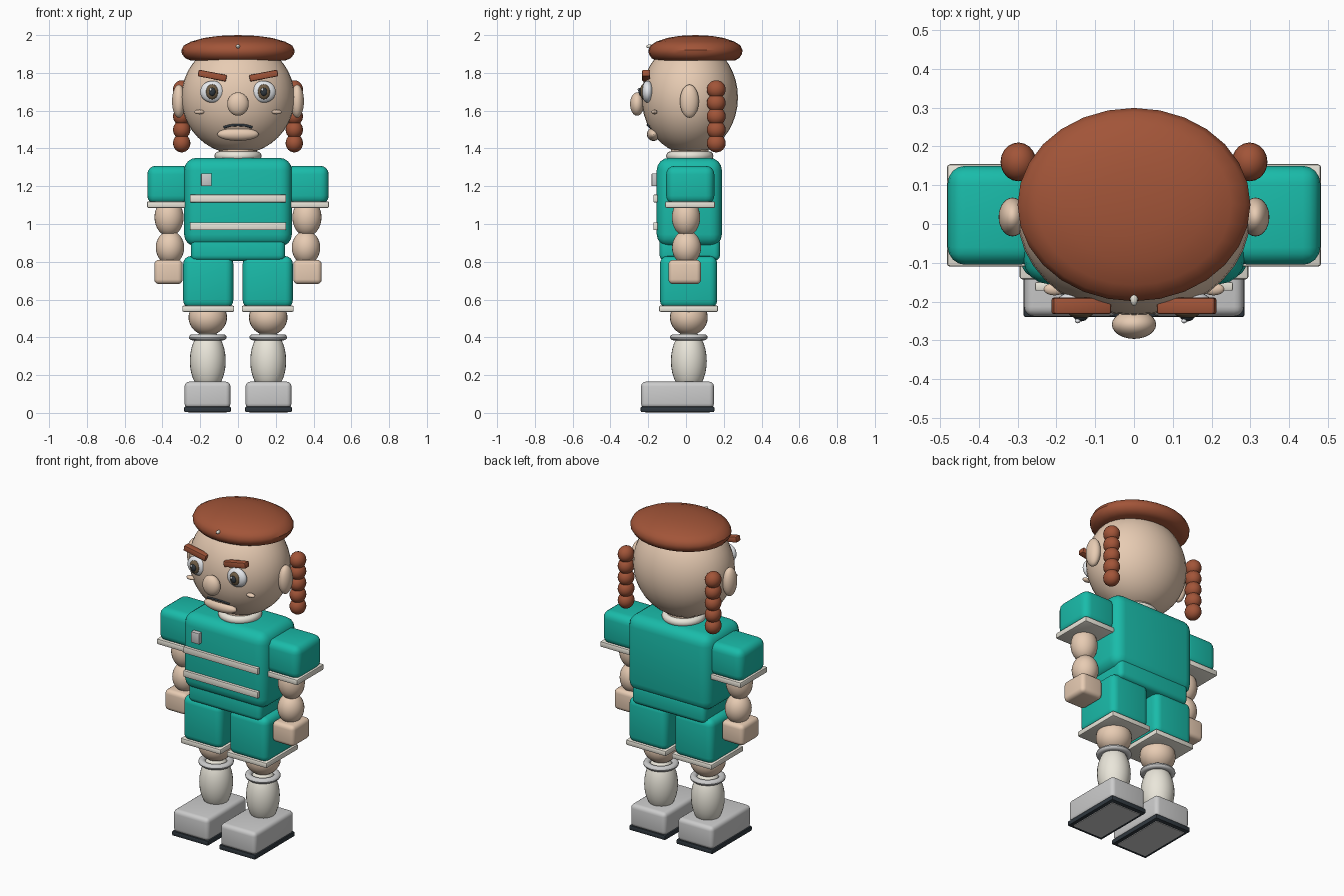
import bpy, bmesh, math
from mathutils import Matrix

if "Cube" in bpy.data.objects:
    bpy.data.objects.remove(bpy.data.objects["Cube"])


def material(name, rgb):
    m = bpy.data.materials.new(name)
    m.diffuse_color = (*rgb, 1)
    m.use_nodes = True
    m.node_tree.nodes["Principled BSDF"].inputs["Base Color"].default_value = m.diffuse_color
    return m


SKIN = material("skin", (0.80, 0.60, 0.45))
HAIR = material("auburn", (0.36, 0.09, 0.04))
TEAL = material("teal", (0.01, 0.50, 0.40))
CREAM = material("cream", (0.82, 0.79, 0.70))
DARK = material("dark", (0.03, 0.04, 0.05))
IRIS = material("iris", (0.16, 0.11, 0.06))
WHITE = material("white", (0.8, 0.82, 0.85))


def finish(name, bm, mat):
    bmesh.ops.recalc_face_normals(bm, faces=bm.faces)
    me = bpy.data.meshes.new(name)
    bm.to_mesh(me)
    bm.free()
    ob = bpy.data.objects.new(name, me)
    bpy.context.collection.objects.link(ob)
    if mat:
        me.materials.append(mat)
    bpy.ops.object.select_all(action='DESELECT')
    ob.select_set(True)
    bpy.context.view_layer.objects.active = ob
    bpy.ops.object.shade_smooth_by_angle(angle=math.radians(35))
    return ob


def ball(name, c, r, mat=None, seg=28):
    bm = bmesh.new()
    bmesh.ops.create_uvsphere(bm, u_segments=seg, v_segments=seg // 2 + 2, radius=1)
    bmesh.ops.transform(bm, matrix=Matrix.Translation(c) @ Matrix.Diagonal((*r, 1)), verts=bm.verts)
    return finish(name, bm, mat)


def box(name, lo, hi, mat=None, bevel=0.0, tilt=0.0, seg=4):
    c = [(a + b) / 2 for a, b in zip(lo, hi)]
    d = [b - a for a, b in zip(lo, hi)]
    bm = bmesh.new()
    bmesh.ops.create_cube(bm, size=1)
    bmesh.ops.scale(bm, vec=d, verts=bm.verts)
    if bevel:
        bmesh.ops.bevel(bm, geom=bm.edges[:], offset=bevel, segments=seg, profile=0.5, affect='EDGES')
    bmesh.ops.transform(bm, matrix=Matrix.Translation(c) @ Matrix.Rotation(tilt, 4, 'Y'), verts=bm.verts)
    return finish(name, bm, mat)


def lathe(name, profile, c, mat=None, sy=1.0, seg=32):
    # spin an (r, z) profile about the vertical axis
    bm = bmesh.new()
    vs = [bm.verts.new((r, 0, z)) for r, z in profile]
    es = [bm.edges.new(p) for p in zip(vs, vs[1:])]
    bmesh.ops.spin(bm, geom=vs + es, cent=(0, 0, 0), axis=(0, 0, 1), angle=2 * math.pi, steps=seg)
    bmesh.ops.remove_doubles(bm, verts=bm.verts, dist=1e-5)
    bmesh.ops.transform(bm, matrix=Matrix.Translation(c) @ Matrix.Diagonal((1, sy, 1, 1)), verts=bm.verts)
    return finish(name, bm, mat)


def ring(name, c, R, r, mat=None, squash=1.0):
    pts = [(R + r * math.cos(i * math.pi / 6), squash * r * math.sin(i * math.pi / 6)) for i in range(13)]
    return lathe(name, pts, c, mat)


# head, neck and cap
ball("head", (0, 0.02, 1.67), (0.30, 0.255, 0.30), SKIN, 36)
lathe("neck", [(0, 1.32), (0.10, 1.32), (0.10, 1.42), (0, 1.42)], (0, 0.02, 0), SKIN)
ring("collar", (0, 0.02, 1.36), 0.10, 0.025, CREAM)
lathe("cap", [(0, 1.865), (0.25, 1.865), (0.28, 1.878), (0.297, 1.90), (0.3, 1.92), (0.287, 1.945),
              (0.25, 1.965), (0.18, 1.985), (0.1, 1.996), (0, 2.0)], (0, 0.05, 0), HAIR, 0.83, 28)
ball("cap_button", (0, -0.193, 1.94), (0.01, 0.018, 0.01), CREAM, 12)

# face centre
ball("nose", (0, -0.259, 1.635), (0.057, 0.037, 0.062), SKIN)
ball("lower_lip", (0, -0.172, 1.475), (0.11, 0.035, 0.035), SKIN)
mouth = bpy.data.curves.new("mouth", 'CURVE')
mouth.dimensions = '3D'
mouth.bevel_depth = 0.007
mouth.bevel_resolution = 2
sp = mouth.splines.new('POLY')
path = [(-0.075, -0.187, 1.512), (-0.04, -0.198, 1.522), (0, -0.202, 1.525),
        (0.04, -0.198, 1.522), (0.075, -0.187, 1.512)]
sp.points.add(len(path) - 1)
for p, q in zip(sp.points, path):
    p.co = (*q, 1)
mouth.materials.append(DARK)
bpy.context.collection.objects.link(bpy.data.objects.new("mouth", mouth))

# shirt body with chest stripes and badge
box("shirt", (-0.285, -0.155, 0.88), (0.285, 0.19, 1.35), TEAL, 0.065)
box("waist", (-0.25, -0.14, 0.805), (0.25, 0.18, 0.93), TEAL, 0.03)
for i, z in enumerate((1.135, 0.988)):
    box(f"chest_stripe_{i}", (-0.255, -0.172, z - 0.02), (0.255, -0.15, z + 0.02), CREAM, 0.004, seg=2)
box("chest_badge", (-0.195, -0.182, 1.20), (-0.14, -0.15, 1.268), None, 0.004, seg=2)

for s, side in ((-1, "right"), (1, "left")):
    def n(part):
        return f"{side}_{part}"

    def sbox(part, x0, x1, y0, y1, z0, z1, mat=None, bevel=0.0, tilt=0.0, seg=4):
        xs = sorted((s * x0, s * x1))
        return box(n(part), (xs[0], y0, z0), (xs[1], y1, z1), mat, bevel, tilt, seg)

    # ears, eyes, brows, cheeks
    ball(n("ear"), (s * 0.313, 0.018, 1.65), (0.036, 0.05, 0.088), SKIN)
    ball(n("eye"), (s * 0.135, -0.203, 1.70), (0.065, 0.032, 0.058), WHITE)
    ball(n("iris"), (s * 0.137, -0.226, 1.70), (0.033, 0.018, 0.04), IRIS)
    ball(n("pupil"), (s * 0.137, -0.239, 1.70), (0.018, 0.012, 0.022), DARK, 16)
    ball(n("eye_glint"), (s * 0.137 - 0.008, -0.25, 1.712), (0.007, 0.006, 0.008), WHITE, 12)
    sbox("brow", 0.06, 0.212, -0.232, -0.19, 1.768, 1.803, HAIR, 0.006, -s * 0.19, 2)
    ball(n("cheek_mark"), (s * 0.205, -0.168, 1.593), (0.028, 0.016, 0.012), SKIN, 16)
    # braids
    for i in range(5):
        ball(n(f"braid_bead_{i}"), (s * 0.298, 0.16, 1.712 - 0.071 * i), (0.046, 0.05, 0.049), HAIR, 20)
    # arms
    sbox("sleeve", 0.25, 0.48, -0.105, 0.15, 1.105, 1.308, TEAL, 0.045)
    sbox("sleeve_cuff", 0.26, 0.482, -0.11, 0.154, 1.085, 1.12, CREAM, 0.008, seg=2)
    ball(n("upper_arm"), (s * 0.365, 0.0, 1.035), (0.077, 0.075, 0.10), SKIN)
    ball(n("forearm"), (s * 0.36, 0.003, 0.875), (0.075, 0.077, 0.09), SKIN)
    sbox("hand", 0.293, 0.443, -0.093, 0.08, 0.682, 0.81, SKIN, 0.025)
    # shorts and legs
    sbox("shorts_leg", 0.025, 0.29, -0.138, 0.165, 0.555, 0.83, TEAL, 0.04)
    sbox("shorts_hem", 0.02, 0.295, -0.143, 0.17, 0.535, 0.568, CREAM, 0.008, seg=2)
    ball(n("knee"), (s * 0.16, 0.015, 0.505), (0.102, 0.1, 0.095), SKIN)
    ball(n("sock"), (s * 0.16, 0.015, 0.275), (0.095, 0.095, 0.165), CREAM)
    ring(n("sock_band"), (s * 0.16, 0.015, 0.40), 0.08, 0.02, None, 0.8)
    # shoes
    sbox("shoe", 0.04, 0.283, -0.238, 0.148, 0.025, 0.165, None, 0.025)
    sbox("shoe_sole", 0.038, 0.285, -0.24, 0.15, 0.004, 0.033, DARK, 0.006, seg=2)
    sbox("shoe_tread", 0.06, 0.263, -0.215, 0.125, 0.0, 0.02)
